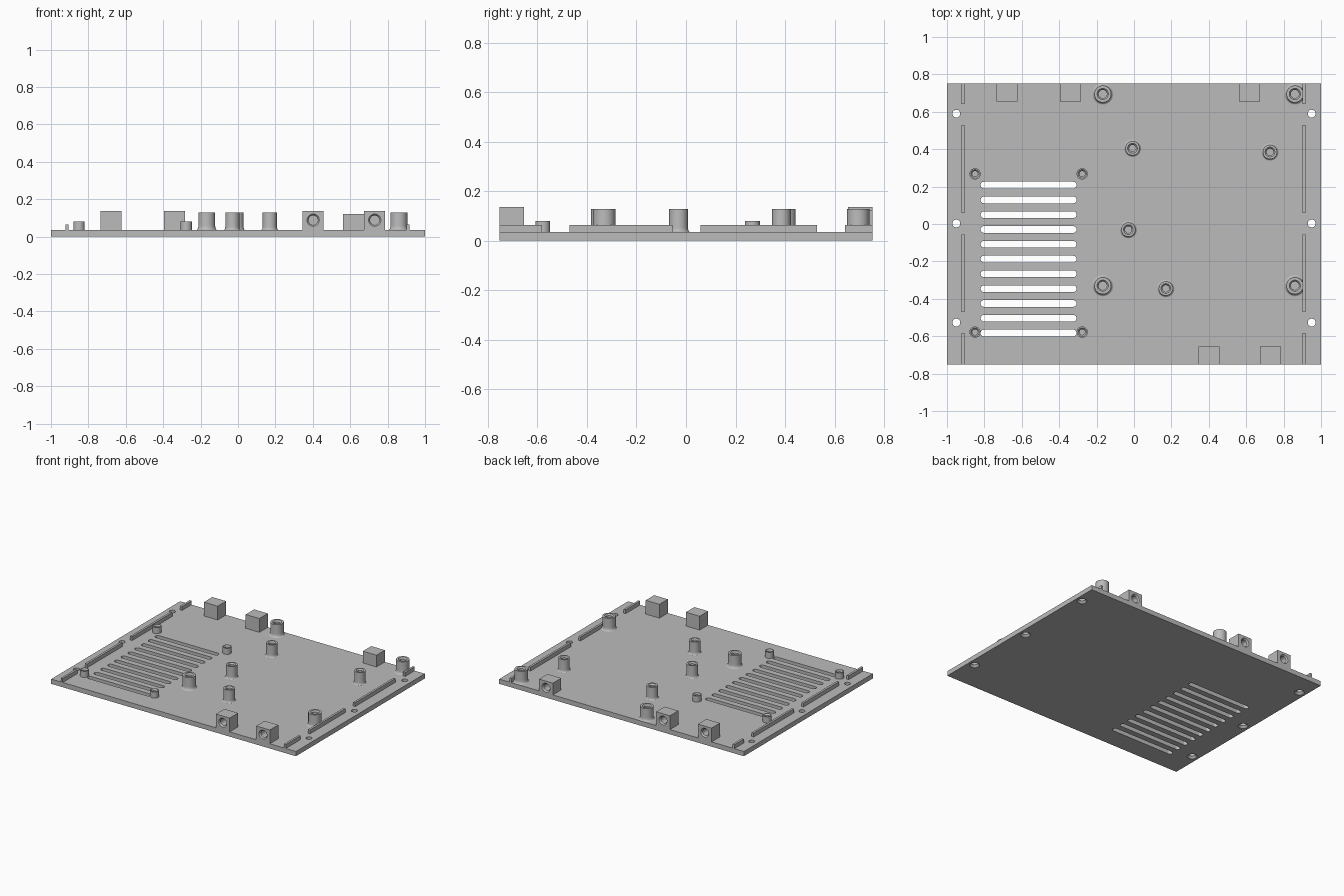
import bpy, bmesh, math
from mathutils import Matrix, Vector

cube = bpy.data.objects.get("Cube")
if cube:
    bpy.data.objects.remove(cube, do_unlink=True)

HALF_Y, TOP = 0.752, 0.035

grey = bpy.data.materials.new("plain_grey")
grey.use_nodes = True
colour = (0.5, 0.5, 0.5, 1)
grey.diffuse_color = colour
grey.node_tree.nodes["Principled BSDF"].inputs["Base Color"].default_value = colour


def finish(name, bm, smooth=False):
    """Turn a bmesh into a named grey object."""
    bmesh.ops.recalc_face_normals(bm, faces=bm.faces)
    mesh = bpy.data.meshes.new(name)
    bm.to_mesh(mesh)
    bm.free()
    mesh.materials.append(grey)
    ob = bpy.data.objects.new(name, mesh)
    bpy.context.collection.objects.link(ob)
    if smooth:
        bpy.ops.object.select_all(action='DESELECT')
        ob.select_set(True)
        bpy.context.view_layer.objects.active = ob
        bpy.ops.object.shade_smooth_by_angle(angle=math.radians(35))
    return ob


def add_box(bm, x0, x1, y0, y1, z0, z1):
    m = Matrix.Translation(((x0 + x1) / 2, (y0 + y1) / 2, (z0 + z1) / 2))
    size = Matrix.Diagonal((x1 - x0, y1 - y0, z1 - z0, 1))
    bmesh.ops.create_cube(bm, size=1, matrix=m @ size)


def add_lathe(bm, profile, matrix, steps=32):
    """Closed solid of revolution from (radius, height) points."""
    rings = []
    for r, h in profile:
        rings.append([bm.verts.new(matrix @ Vector((r * math.cos(a), r * math.sin(a), h)))
                      for a in (2 * math.pi * i / steps for i in range(steps))])
    for low, high in zip(rings, rings[1:]):
        for i in range(steps):
            j = (i + 1) % steps
            bm.faces.new((low[i], low[j], high[j], high[i]))
    bm.faces.new(rings[0])
    bm.faces.new(rings[-1])


def add_slot(bm, x0, x1, y, r, z0, z1):
    """Prism with rounded ends."""
    outline = []
    for cx, start in ((x1, -math.pi / 2), (x0, math.pi / 2)):
        for i in range(13):
            a = start + math.pi * i / 12
            outline.append((cx + math.copysign(r, cx - (x0 + x1) / 2) * abs(math.cos(a)) - 
                            math.copysign(r, cx - (x0 + x1) / 2), y + r * math.sin(a)))
    low = [bm.verts.new((px, py, z0)) for px, py in outline]
    high = [bm.verts.new((px, py, z1)) for px, py in outline]
    bm.faces.new(low)
    bm.faces.new(high)
    for i in range(len(low)):
        j = (i + 1) % len(low)
        bm.faces.new((low[i], low[j], high[j], high[i]))


def cut(ob, bm):
    """Subtract the bmesh solids from an object and drop the cutter."""
    cutter = finish(ob.name + "_cutter", bm)
    cutter.hide_render = True
    mod = ob.modifiers.new("cut", 'BOOLEAN')
    mod.operation, mod.solver, mod.object = 'DIFFERENCE', 'EXACT', cutter
    bpy.context.view_layer.update()
    graph = bpy.context.evaluated_depsgraph_get()
    mesh = bpy.data.meshes.new_from_object(ob.evaluated_get(graph))
    ob.modifiers.clear()
    ob.data = mesh
    bpy.data.objects.remove(cutter, do_unlink=True)


# Base plate with vent slots and countersunk screw holes
bm = bmesh.new()
add_box(bm, -1, 1, -HALF_Y, HALF_Y, 0, TOP)
plate = finish("base_plate", bm)
bm = bmesh.new()
for i in range(11):
    add_slot(bm, -0.82, -0.307, 0.208 - 0.0791 * i, 0.018, -0.05, 0.1)
for x in (-0.95, 0.95):
    for y in (0.59, 0.003, -0.527):
        add_lathe(bm, [(0.034, -0.01), (0.034, 0.002), (0.021, 0.016), (0.021, 0.1)],
                  Matrix.Translation((x, y, 0)), 24)
cut(plate, bm)

# Side rails
for side, x in (("right", -0.914), ("left", 0.909)):
    bm = bmesh.new()
    for y0, y1 in ((-HALF_Y, -0.582), (-0.47, -0.055), (0.058, 0.528), (0.642, HALF_Y)):
        add_box(bm, x - 0.008, x + 0.008, y0, y1, TOP, 0.064)
    finish(side + "_rails", bm)


# Hollow posts, with a concave flare at the foot where wanted
def post(name, x, y, r, top, bore, flare):
    profile = []
    if flare:
        for i in range(7):
            a = math.pi / 2 * i / 6
            profile.append((r + flare * (1 - math.sin(a)), TOP + 2 * flare * (1 - math.cos(a))))
    else:
        profile.append((r, TOP))
    profile += [(r, top), (bore + 0.008, top), (bore, top - 0.01), (bore, TOP + 0.002)]
    bm = bmesh.new()
    add_lathe(bm, profile, Matrix.Translation((x, y, 0)))
    finish(name, bm, True)


for x in (-0.167, 0.86):
    for y in (-0.33, 0.695):
        post("large_post", x, y, 0.045, 0.128, 0.022, 0.012)
for x, y in ((-0.008, 0.405), (0.727, 0.385), (-0.03, -0.03), (0.17, -0.345)):
    post("medium_post", x, y, 0.038, 0.128, 0.018, 0.009)
for x in (-0.85, -0.277):
    for y in (-0.578, 0.268):
        post("small_post", x, y, 0.03, 0.08, 0.015, 0)

# Edge blocks, each with a blind screw hole in its outer face
for name, x, side, top in (("front_block", 0.402, -1, 0.137), ("front_block", 0.731, -1, 0.137),
                           ("back_block", -0.68, 1, 0.137), ("back_block", -0.339, 1, 0.137),
                           ("back_block", 0.618, 1, 0.122)):
    bm = bmesh.new()
    y0, y1 = sorted((side * 0.654, side * HALF_Y))
    add_box(bm, x - 0.056, x + 0.056, y0, y1, TOP, top)
    block = finish(name, bm)
    bm = bmesh.new()
    place = Matrix.Translation((x, side * HALF_Y, top - 0.049)) @ \
        Matrix.Rotation(side * math.pi / 2, 4, 'X')
    add_lathe(bm, [(0.033, -0.02), (0.033, 0), (0.025, 0.01), (0.025, 0.07)], place, 24)
    cut(block, bm)
